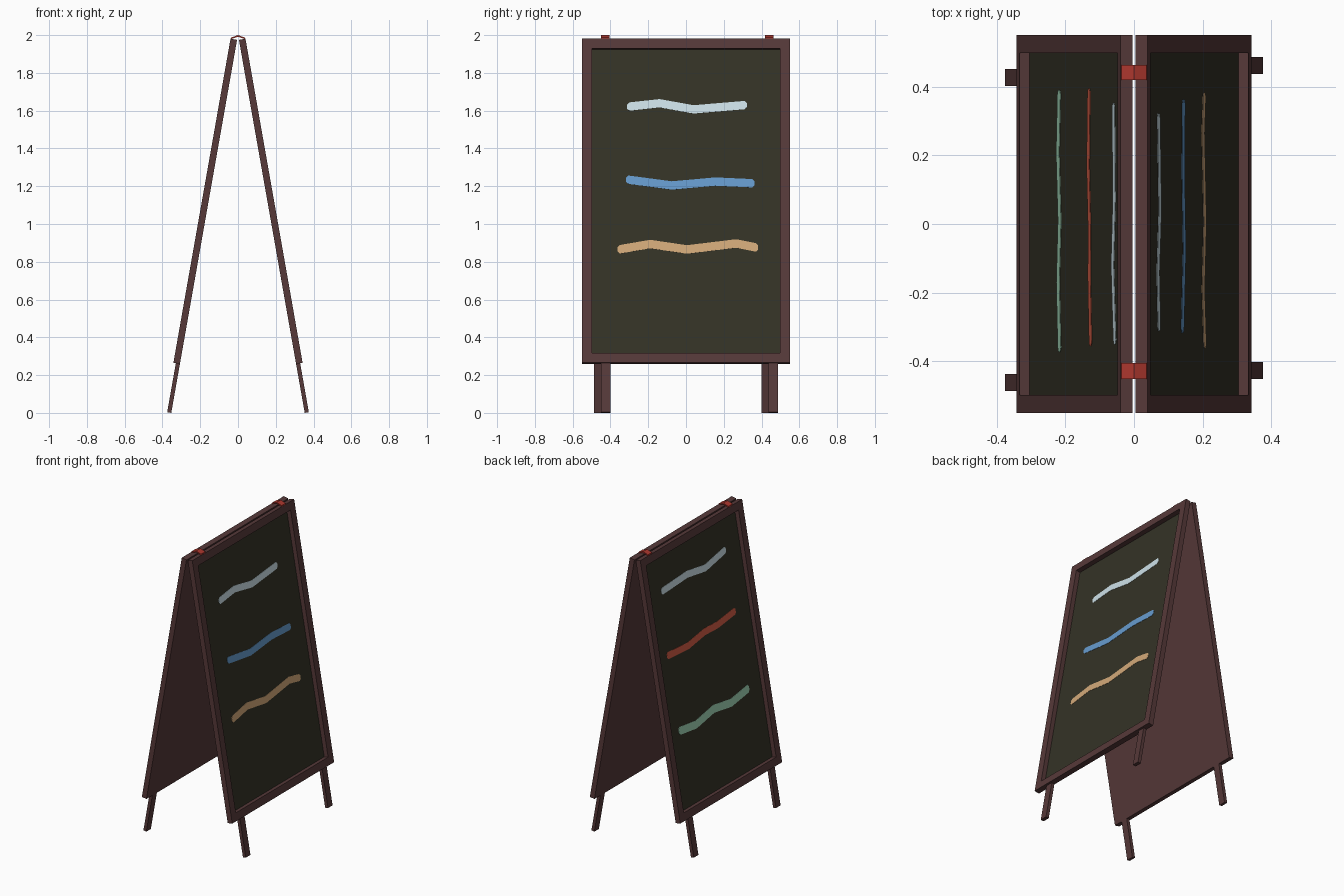
import bpy, bmesh, math
from mathutils import Matrix, Vector

if "Cube" in bpy.data.objects:
    bpy.data.objects.remove(bpy.data.objects["Cube"])

TILT = math.radians(10)
LENGTH, HALF_W, THICK, RAIL = 1.742, 0.55, 0.035, 0.052
BACK, FACE = 0.003, 0.005          # backing and board surface heights


def material(name, rgb):
    m = bpy.data.materials.new(name)
    lin = [((c / 255 + 0.055) / 1.055) ** 2.4 for c in rgb]
    m.diffuse_color = (*lin, 1)
    m.use_nodes = True
    m.node_tree.nodes["Principled BSDF"].inputs["Base Color"].default_value = m.diffuse_color
    return m


BROWN = material("dark brown wood", (86, 57, 57))
BOARD = material("blackboard", (51, 50, 38))
RED_METAL = material("red hinge", (172, 55, 46))
WHITE = material("white chalk", (205, 225, 232))
BLUE = material("blue chalk", (102, 155, 205))
TAN = material("tan chalk", (210, 168, 120))
RED = material("red chalk", (208, 92, 68))
GREEN = material("green chalk", (160, 210, 180))


def finish(name, bm, mat, matrix=None):
    bmesh.ops.recalc_face_normals(bm, faces=bm.faces[:])
    me = bpy.data.meshes.new(name)
    if matrix:
        bm.transform(matrix)
    bm.to_mesh(me)
    bm.free()
    me.materials.append(mat)
    ob = bpy.data.objects.new(name, me)
    bpy.context.collection.objects.link(ob)
    return ob


def add_box(bm, lo, hi):
    lo, hi = Vector(lo), Vector(hi)
    mid, size = (lo + hi) / 2, hi - lo
    bmesh.ops.create_cube(bm, size=1, matrix=Matrix.Translation(mid) @ Matrix.Diagonal((*size, 1)))


def boxes(name, items, mat, matrix=None):
    bm = bmesh.new()
    for lo, hi in items:
        add_box(bm, lo, hi)
    return finish(name, bm, mat, matrix)


def prism(name, pts, offset, mat, matrix=None):
    bm = bmesh.new()
    f = bm.faces.new([bm.verts.new(p) for p in pts])
    ext = bmesh.ops.extrude_face_region(bm, geom=[f])
    bmesh.ops.translate(bm, vec=offset, verts=[v for v in ext["geom"] if isinstance(v, bmesh.types.BMVert)])
    return finish(name, bm, mat, matrix)


def chalk_stroke(name, path, width, mat, matrix):
    # path points are (across, down); ribbon with chamfered ends
    h, c = width / 2, 0.012
    (s0, u0), (s1, u1) = path[0], path[-1]
    top = [(s, u - h) for s, u in path]
    low = [(s, u + h) for s, u in reversed(path)]
    outline = ([(s0 - c, u0 - h * 0.5)] + top + [(s1 + c, u1 - h * 0.5), (s1 + c, u1 + h * 0.5)]
               + low + [(s0 - c, u0 + h * 0.5)])
    prism(name, [(u, s, FACE - 0.001) for s, u in outline], (0, 0, 0.0025), mat, matrix)


def panel(side, turn, strokes):
    # local axes: down the panel, across it, outward from it
    sn, cs = math.sin(TILT), math.cos(TILT)
    m = Matrix(((sn, 0, cs, 0.005), (0, 1, 0, 0), (-cs, 0, sn, 1.975), (0, 0, 0, 1)))
    m = Matrix.Rotation(turn, 4, "Z") @ m
    a, b = HALF_W - RAIL, LENGTH - RAIL
    boxes(side + "_frame", [
        ((0, -HALF_W, 0), (LENGTH, -a, THICK)),
        ((0, a, 0), (LENGTH, HALF_W, THICK)),
        ((0, -a, 0), (RAIL, a, THICK)),
        ((b, -a, 0), (LENGTH, a, THICK))], BROWN, m)
    boxes(side + "_backing", [((RAIL, -a, 0), (b, a, BACK))], BROWN, m)
    boxes(side + "_blackboard", [((RAIL, -a, BACK), (b, a, FACE))], BOARD, m)
    # legs below the frame
    for i, (y0, y1) in enumerate([(0.437, 0.486), (-0.451, -0.401)]):
        boxes(f"{side}_leg_{i + 1}", [((LENGTH, y0, 0), (2.0055, y1, 0.022))], BROWN, m)
    for name, path, width, mat in strokes:
        chalk_stroke(f"{side}_{name}_stroke", path, width, mat, m)


panel("right", 0, [
    ("white", [(-0.30, 0.36), (-0.14, 0.342), (0.04, 0.375), (0.31, 0.352)], 0.045, WHITE),
    ("blue", [(-0.305, 0.753), (-0.075, 0.784), (0.155, 0.763), (0.35, 0.772)], 0.045, BLUE),
    ("tan", [(-0.35, 1.127), (-0.19, 1.099), (0.005, 1.128), (0.265, 1.096), (0.37, 1.117)], 0.046, TAN),
])
panel("left", math.pi, [
    ("white", [(-0.34, 0.282), (-0.07, 0.27), (0.12, 0.298), (0.338, 0.262)], 0.045, WHITE),
    ("red", [(-0.382, 0.694), (-0.168, 0.708), (0.017, 0.683), (0.153, 0.688), (0.343, 0.668)], 0.045, RED),
    ("green", [(-0.378, 1.194), (-0.207, 1.215), (-0.01, 1.184), (0.171, 1.211), (0.36, 1.187)], 0.052, GREEN),
])

# bent hinges bridging the two panel tops
profile = [(-0.038, 1.979), (-0.036, 1.987), (0, 2.0), (0.036, 1.987), (0.038, 1.979), (0, 1.991)]
for i, (y0, y1) in enumerate([(0.419, 0.463), (-0.451, -0.405)]):
    prism(f"hinge_{i + 1}", [(x, y0, z) for x, z in profile], (0, y1 - y0, 0), RED_METAL)
